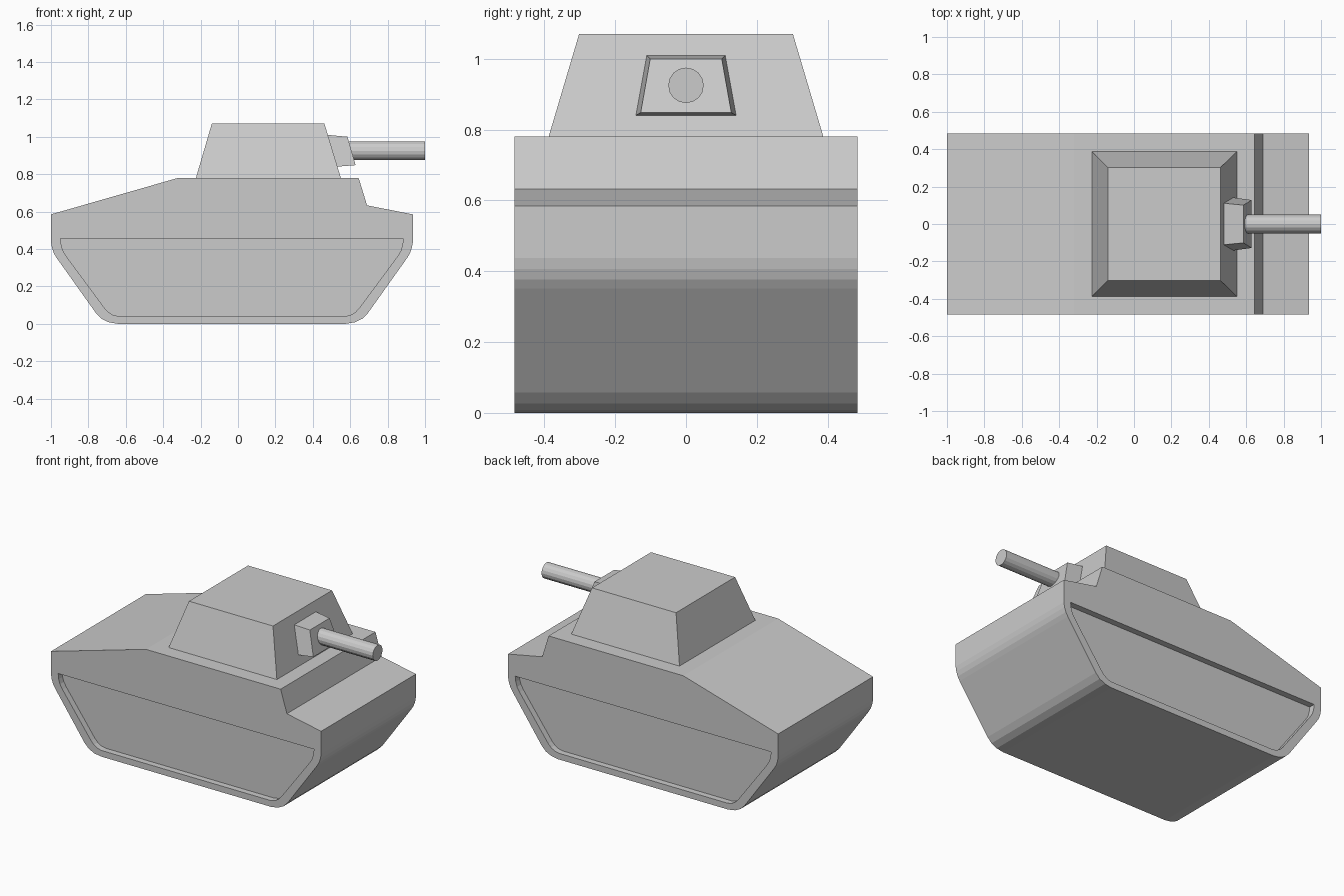
import bpy, bmesh, math

if "Cube" in bpy.data.objects:
    bpy.data.objects.remove(bpy.data.objects["Cube"])

CX = -0.0325  # fore-aft middle of the hull


def make_object(name, bm):
    bmesh.ops.recalc_face_normals(bm, faces=bm.faces)
    mesh = bpy.data.meshes.new(name)
    bm.to_mesh(mesh)
    bm.free()
    obj = bpy.data.objects.new(name, mesh)
    bpy.context.collection.objects.link(obj)
    return obj


def loft(name, ring_a, ring_b):
    """Closed solid between two rings with equal point counts."""
    bm = bmesh.new()
    a = [bm.verts.new(p) for p in ring_a]
    b = [bm.verts.new(p) for p in ring_b]
    n = len(a)
    bm.faces.new(a)
    bm.faces.new(b[::-1])
    for i in range(n):
        j = (i + 1) % n
        bm.faces.new((a[i], b[i], b[j], a[j]))
    return make_object(name, bm)


def prism(name, profile, y0, y1):
    return loft(name, [(x, y0, z) for x, z in profile],
                [(x, y1, z) for x, z in profile])


def both_ends(half):
    """Mirror a half profile (top to bottom) about the hull middle."""
    return ([(CX + x, z) for x, z in half] +
            [(CX - x, z) for x, z in reversed(half)])


# Hull: shared lower belly curve plus the stepped deck
belly = [(0.9675, 0.585), (0.9675, 0.437), (0.962, 0.406), (0.952, 0.377),
         (0.937, 0.352), (0.727, 0.057), (0.697, 0.027), (0.658, 0.008),
         (0.61, 0.0)]
deck = [(-0.32, 0.78), (0.645, 0.78), (0.69, 0.633)]
hull = prism("hull", both_ends(belly) + deck, -0.485, 0.485)

# Side recesses cut into both flanks
recess = both_ends([(0.916, 0.455), (0.912, 0.42), (0.903, 0.39),
                    (0.885, 0.36), (0.68, 0.083), (0.66, 0.062),
                    (0.635, 0.047), (0.605, 0.04)])
for side in (-1, 1):
    cutter = prism("recess_cutter", recess, side * 0.445, side * 0.6)
    cutter.hide_render = True
    cutter.hide_set(True)
    cut = hull.modifiers.new("side_recess", 'BOOLEAN')
    cut.operation = 'DIFFERENCE'
    cut.solver = 'EXACT'
    cut.object = cutter


def rect(x0, x1, y, z):
    return [(x0, -y, z), (x1, -y, z), (x1, y, z), (x0, y, z)]


# Turret
loft("turret", rect(-0.225, 0.55, 0.388, 0.78), rect(-0.14, 0.462, 0.302, 1.07))


def plate(xb, zb, yb, xt, zt, yt):
    return [(xb, -yb, zb), (xb, yb, zb), (xt, yt, zt), (xt, -yt, zt)]


# Gun mantlet on the sloped turret front
loft("gun_mantlet", plate(0.528, 0.84, 0.142, 0.478, 1.01, 0.111),
     plate(0.629, 0.848, 0.128, 0.585, 1.0, 0.101))

# Gun barrel
ring = [(0.05 * math.cos(i * math.tau / 16), 0.925 + 0.05 * math.sin(i * math.tau / 16))
        for i in range(16)]
loft("gun_barrel", [(0.58, y, z) for y, z in ring], [(1.0, y, z) for y, z in ring])
